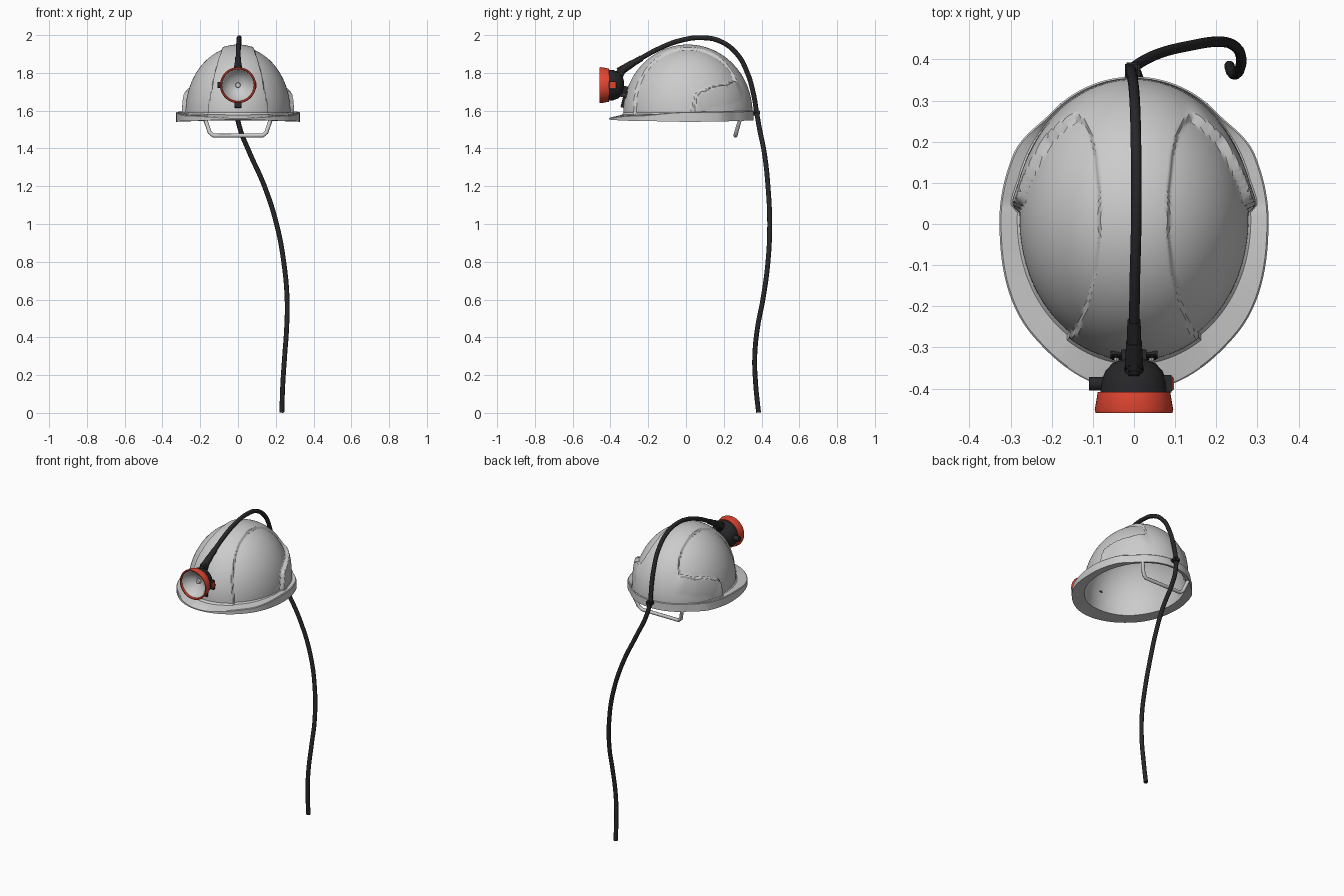
import bpy, bmesh, math
from mathutils import Vector

if "Cube" in bpy.data.objects:
    bpy.data.objects.remove(bpy.data.objects["Cube"])

A, B, C, CY, CZ = 0.290, 0.342, 0.36, 0.01, 1.59   # shell semi-axes and centre


def material(name, rgb):
    m = bpy.data.materials.new(name)
    m.diffuse_color = (*rgb, 1)
    m.use_nodes = True
    m.node_tree.nodes["Principled BSDF"].inputs["Base Color"].default_value = m.diffuse_color
    return m


BLACK = material("black_rubber", (0.02, 0.02, 0.022))
RED = material("red_plastic", (0.75, 0.06, 0.03))


def add_mesh(name, bm, mat=None, angle=30):
    bmesh.ops.remove_doubles(bm, verts=bm.verts, dist=1e-5)
    bmesh.ops.recalc_face_normals(bm, faces=bm.faces)
    me = bpy.data.meshes.new(name)
    bm.to_mesh(me)
    bm.free()
    ob = bpy.data.objects.new(name, me)
    bpy.context.collection.objects.link(ob)
    if mat:
        me.materials.append(mat)
    bpy.ops.object.select_all(action='DESELECT')
    ob.select_set(True)
    bpy.context.view_layer.objects.active = ob
    bpy.ops.object.shade_smooth_by_angle(angle=math.radians(angle))
    return ob


def loft(name, rings, mat=None, angle=30):
    """Closed rings of points joined by quads."""
    bm = bmesh.new()
    rows = [[bm.verts.new(p) for p in r] for r in rings]
    for r0, r1 in zip(rows, rows[1:]):
        for i in range(len(r0)):
            j = (i + 1) % len(r0)
            bm.faces.new((r0[i], r0[j], r1[j], r1[i]))
    return add_mesh(name, bm, mat, angle)


def lathe(name, profile, origin, axis, mat=None, seg=48):
    """Revolve (radius, distance along axis) pairs around an axis."""
    q = Vector(axis).to_track_quat('Z', 'Y')
    o = Vector(origin)
    rings = [[o + q @ Vector((r * math.cos(2 * math.pi * i / seg), r * math.sin(2 * math.pi * i / seg), d))
              for i in range(seg)] for r, d in profile]
    return loft(name, rings, mat)


def rod(name, p, q, r0, r1, mat, seg=20):
    d = Vector(q) - Vector(p)
    return lathe(name, [(0, 0), (r0, 0), (r1, d.length), (0, d.length)], p, d, mat, seg)


def box(name, loc, size, mat=None, tilt=0, bevel=0.003):
    bm = bmesh.new()
    bmesh.ops.create_cube(bm, size=1)
    bmesh.ops.scale(bm, vec=size, verts=bm.verts)
    bmesh.ops.bevel(bm, geom=bm.edges[:], offset=bevel, segments=2, affect='EDGES')
    ob = add_mesh(name, bm, mat)
    ob.location, ob.rotation_euler = loc, (tilt, 0, 0)
    return ob


def tube(name, pts, radius, mat=None, kind='AUTO', res=8):
    cu = bpy.data.curves.new(name + "_path", 'CURVE')
    cu.dimensions, cu.resolution_u = '3D', res
    cu.bevel_depth, cu.bevel_resolution, cu.use_fill_caps = radius, 4, True
    sp = cu.splines.new('BEZIER')
    sp.bezier_points.add(len(pts) - 1)
    for b, p in zip(sp.bezier_points, pts):
        b.co = p
        b.handle_left_type = b.handle_right_type = kind
    tmp = bpy.data.objects.new("tmp", cu)
    bpy.context.collection.objects.link(tmp)
    bpy.context.view_layer.update()
    me = bpy.data.meshes.new_from_object(tmp.evaluated_get(bpy.context.evaluated_depsgraph_get()))
    bpy.data.objects.remove(tmp)
    bm = bmesh.new()
    bm.from_mesh(me)
    return add_mesh(name, bm, mat, 40)


def smooth(v, lo, hi):
    t = min(1, max(0, (v - lo) / (hi - lo)))
    return t * t * (3 - 2 * t)


def table(pairs, v):
    for (a, x), (b, y) in zip(pairs, pairs[1:]):
        if v <= b:
            return x + (y - x) * smooth(v, a, b)
    return pairs[-1][1]


# Recessed side panel outline: two coordinates are given, the third lies on the shell
def on_map(x, y, z):
    u = None if x is None else x / A
    v = None if y is None else (y - CY) / B
    w = None if z is None else (z - CZ) / C
    rest = math.sqrt(max(0, 1 - sum(k * k for k in (u, v, w) if k is not None)))
    u = rest if u is None else u
    v = -rest if v is None else v
    w = rest if w is None else w
    r, f = math.acos(max(-1, min(1, w))) / (math.pi / 2), math.atan2(v, u)
    return r * math.cos(f), r * math.sin(f)


N = None
panel = [on_map(*p) for p in (
    (.162, N, 1.595), (.14, N, 1.72), (.115, N, 1.84), (.095, -.12, N), (.085, -.03, N), (.086, .08, N),
    (.095, .17, N), (.108, .225, N), (.122, .25, N), (.142, .262, N), (N, .245, 1.755), (N, .2, 1.735),
    (N, .1, 1.712), (N, .055, 1.69), (N, .035, 1.60))]
panel += [(1.2 * math.cos(math.radians(d)), 1.2 * math.sin(math.radians(d))) for d in (5, -20, -40, -57)]


def panel_distance(px, py):
    """Signed distance to the panel outline, negative inside."""
    inside, best = False, 9
    for (ax, ay), (bx, by) in zip(panel, panel[1:] + panel[:1]):
        ex, ey = bx - ax, by - ay
        t = max(0, min(1, ((px - ax) * ex + (py - ay) * ey) / (ex * ex + ey * ey)))
        best = min(best, math.hypot(px - ax - t * ex, py - ay - t * ey))
        if (ay > py) != (by > py) and px < ax + (py - ay) / ey * ex:
            inside = not inside
    return -best if inside else best


# Helmet shell: outer dome, brim, underside and inner dome as one loft
SEG, ROWS = 240, 72
phis = [2 * math.pi * i / SEG for i in range(SEG)]


def shell_point(f, r):
    pol = r * math.pi / 2
    u = Vector((math.sin(pol) * math.cos(f), math.sin(pol) * math.sin(f), math.cos(pol)))
    d = panel_distance(r * abs(math.cos(f)), r * math.sin(f))
    p = Vector((u.x * A, CY + u.y * B, CZ + u.z * C))
    push = -0.012 * (1 - smooth(d, -0.012, 0.012))
    if d > 0:   # raised lip behind the panel
        push += 0.012 * max(0, 1 - d / 0.2) * smooth(abs(p.x), .12, .17) * smooth(p.y, .02, .06) * smooth(d, 0, .015)
    return p + u * push


rings = [[shell_point(f, k / ROWS) for f in phis] for k in range(ROWS + 1)]
foot = rings[-1]
brim = [[], [], [], [], []]
for f, p in zip(phis, foot):
    deg = math.degrees(math.asin(math.sin(f)))
    n = Vector((math.cos(f) / A, math.sin(f) / B, 0)).normalized()
    base = Vector((A * math.cos(f), CY + B * math.sin(f), 0))
    off = table([(-90, .075), (-45, .057), (0, .037), (25, .034), (48, .010), (90, .006)], deg)
    zt = table([(-90, 1.563), (-45, 1.575), (0, 1.594), (90, 1.60)], deg)
    zb = table([(-90, 1.553), (-45, 1.546), (0, 1.541), (90, 1.549)], deg)
    edge = base + n * off
    start = Vector((p.x, p.y, 0))
    for k, (q, z) in enumerate(((start.lerp(edge, .12), 1.584 * .7 + zt * .3), (edge - n * .004, zt),
                                (edge, zt - .004), (edge, zb), (base - n * .016, zb + .006))):
        brim[k].append(q + Vector((0, 0, z)))
rings += brim
for k in range(24, -1, -1):
    s, c = math.sin(k / 24 * math.pi / 2), math.cos(k / 24 * math.pi / 2)
    rings.append([Vector(((A - .022) * s * math.cos(f), CY + (B - .022) * s * math.sin(f), CZ + (C - .02) * c))
                  for f in phis])
loft("helmet_shell", rings, None, 32)

# Nape strap hanging at the back, inside the rim
tube("nape_strap", [(-.2, .22, 1.61), (-.172, .285, 1.55), (-.15, .266, 1.485), (-.13, .262, 1.468),
                    (.13, .262, 1.468), (.15, .266, 1.485), (.172, .285, 1.55), (.2, .22, 1.61)],
     .011, None, 'VECTOR', 2)

# Lamp head, axis along y
L = (0, 0, 1.735)
lathe("lamp_bezel", [(.083, -.41), (.088, -.408), (.0955, -.452), (.093, -.459), (.087, -.459), (.083, -.447),
                     (.078, -.41), (.083, -.41)], L, (0, 1, 0), RED)
lathe("lamp_reflector", [(.086, -.45), (.08, -.447), (.066, -.425), (.04, -.405), (.014, -.395), (.012, -.41),
                         (0, -.412)], L, (0, 1, 0))
lathe("lamp_body", [(0, -.39), (.08, -.39), (.082, -.411), (.08, -.385), (.07, -.358), (.052, -.338),
                    (.03, -.33), (0, -.328)], L, (0, 1, 0), BLACK)
rod("lamp_knob", (-.07, -.388, 1.735), (-.109, -.388, 1.735), .017, .016, BLACK)
box("switch_housing", (.082, -.388, 1.735), (.024, .042, .046), BLACK)
box("switch_button", (.094, -.388, 1.735), (.006, .03, .032), RED, 0, .001)

# Mounting bracket on the shell front
box("bracket_block", (0, -.325, 1.70), (.06, .06, .06), BLACK, -.2)
box("bracket_foot", (0, -.328, 1.65), (.036, .022, .07), BLACK, -.25)
for s in (-1, 1):
    box("bracket_plate", (s * .04, -.318, 1.685), (.034, .016, .04), BLACK, -.3)
    rod("bracket_rivet", (s * .043, -.32, 1.685), (s * .043, -.332, 1.682), .006, .006, None, 12)

# Cable gland and sleeve
box("cable_gland", (0, -.348, 1.80), (.042, .045, .062), BLACK, -.5, .008)
rod("gland_collar", (0, -.355, 1.805), (0, -.285, 1.849), .023, .019, BLACK)
rod("cable_sleeve", (0, -.30, 1.84), (0, -.235, 1.878), .018, .016, BLACK)

# Cable: over the helmet, through the clip and down to the ground
tube("cable", [(0, -.32, 1.828), (.002, -.14, 1.93), (.005, -.02, 1.974), (.006, .085, 1.986), (.005, .18, 1.968),
               (.003, .27, 1.90), (0, .325, 1.80), (-.004, .357, 1.69), (-.006, .374, 1.59), (.012, .39, 1.50),
               (.06, .414, 1.38), (.14, .434, 1.20), (.204, .443, 1.0), (.242, .434, .8), (.26, .407, .6),
               (.258, .38, .46), (.247, .364, .3), (.237, .369, .15), (.232, .384, .002)], .0128, BLACK)

# Rear cable clip
box("cable_clip", (-.004, .372, 1.588), (.036, .042, .026), BLACK, 0, .004)
for s in (-1, 1):
    rod("clip_prong", (s * .012, .375, 1.592), (s * .024, .345, 1.585), .004, .003, BLACK, 10)
